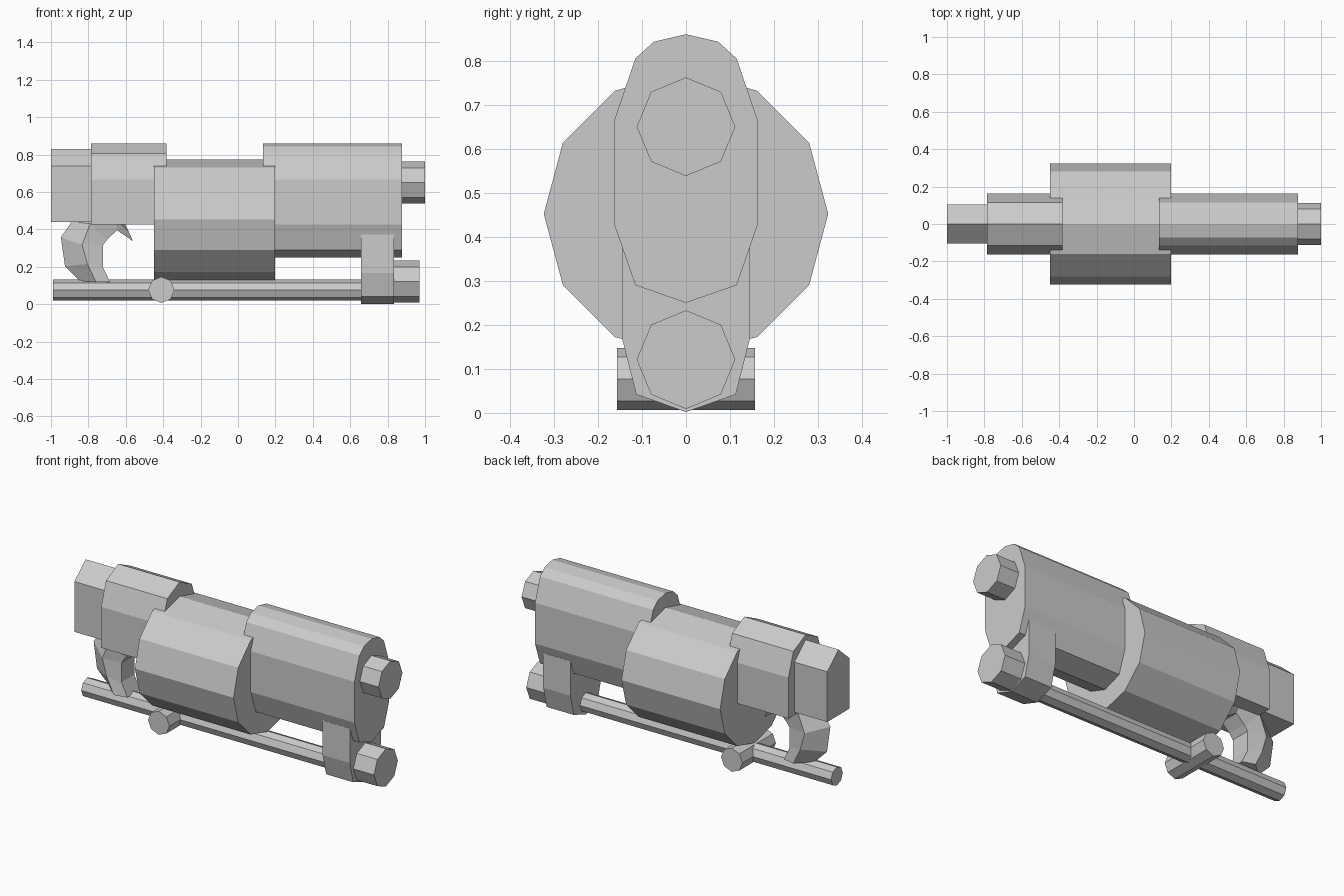
import bpy, bmesh, math

if "Cube" in bpy.data.objects:
    bpy.data.objects.remove(bpy.data.objects["Cube"])

grey = bpy.data.materials.new("plain grey")
grey.diffuse_color = (0.6, 0.6, 0.6, 1)
grey.use_nodes = True
grey.node_tree.nodes["Principled BSDF"].inputs["Base Color"].default_value = grey.diffuse_color


def loft(name, rings):
    """Skin closed rings of equal length and cap both ends."""
    bm = bmesh.new()
    rows = [[bm.verts.new(p) for p in ring] for ring in rings]
    n = len(rows[0])
    for a, b in zip(rows, rows[1:]):
        for i in range(n):
            j = (i + 1) % n
            bm.faces.new((a[i], a[j], b[j], b[i]))
    bm.faces.new(rows[0][::-1])
    bm.faces.new(rows[-1])
    bmesh.ops.recalc_face_normals(bm, faces=bm.faces)
    mesh = bpy.data.meshes.new(name)
    bm.to_mesh(mesh)
    bm.free()
    mesh.materials.append(grey)
    obj = bpy.data.objects.new(name, mesh)
    bpy.context.collection.objects.link(obj)
    return obj


def mirrored(half):
    """Complete a right-half (y, z) outline, listed top to bottom."""
    return half + [(-y, z) for y, z in reversed(half) if y > 0]


def ngon(n, r, z):
    return [(r * math.sin(2 * math.pi * i / n), z + r * math.cos(2 * math.pi * i / n))
            for i in range(n)]


def along_x(name, outline, x0, x1):
    return loft(name, [[(x, y, z) for y, z in outline] for x in (x0, x1)])


# Large central drum
along_x("drum", ngon(12, 0.323, 0.452), -0.45, 0.197)

# Front and rear housings
along_x("front_housing", mirrored([(0, 0.86), (0.073, 0.843), (0.115, 0.805), (0.162, 0.667),
                                   (0.162, 0.425), (0.115, 0.29), (0, 0.25)]), 0.135, 0.877)
along_x("rear_housing", mirrored([(0, 0.86), (0.115, 0.805), (0.162, 0.667),
                                  (0.162, 0.425)]), -0.785, -0.383)
along_x("rear_block", mirrored([(0, 0.83), (0.105, 0.738), (0.105, 0.44)]), -1.0, -0.78)

# Octagonal nozzles
along_x("upper_nozzle", ngon(8, 0.112, 0.65), 0.87, 1.0)
along_x("lower_nozzle", ngon(8, 0.112, 0.121), 0.83, 0.97)

# Bracket joining the lower rod to the housing
along_x("bracket", mirrored([(0.145, 0.373), (0.145, 0.168), (0.113, 0.042), (0, 0.002)]),
        0.657, 0.835)

# Lower rod and its cross handle
along_x("lower_rod", ngon(8, 0.055, 0.076), -0.99, 0.67)
loft("cross_handle", [[(-0.41 + u, y, v) for u, v in ngon(8, 0.07, 0.077)]
                      for y in (-0.157, 0.157)])

# Curved grip: outer ridge, side edge and inner edge (x, z) at each station
stations = [((-0.61, 0.44), (-0.585, 0.39), (-0.561, 0.337)),
            ((-0.68, 0.52), (-0.66, 0.46), (-0.647, 0.396)),
            ((-0.888, 0.443), (-0.79, 0.43), (-0.70, 0.345)),
            ((-0.947, 0.358), (-0.834, 0.318), (-0.722, 0.315)),
            ((-0.925, 0.203), (-0.805, 0.215), (-0.722, 0.198)),
            ((-0.845, 0.123), (-0.76, 0.12), (-0.684, 0.118))]
loft("grip", [[(o[0], 0, o[1]), (s[0], 0.08, s[1]), (i[0], 0.06, i[1]),
               (i[0], -0.06, i[1]), (s[0], -0.08, s[1])] for o, s, i in stations])
